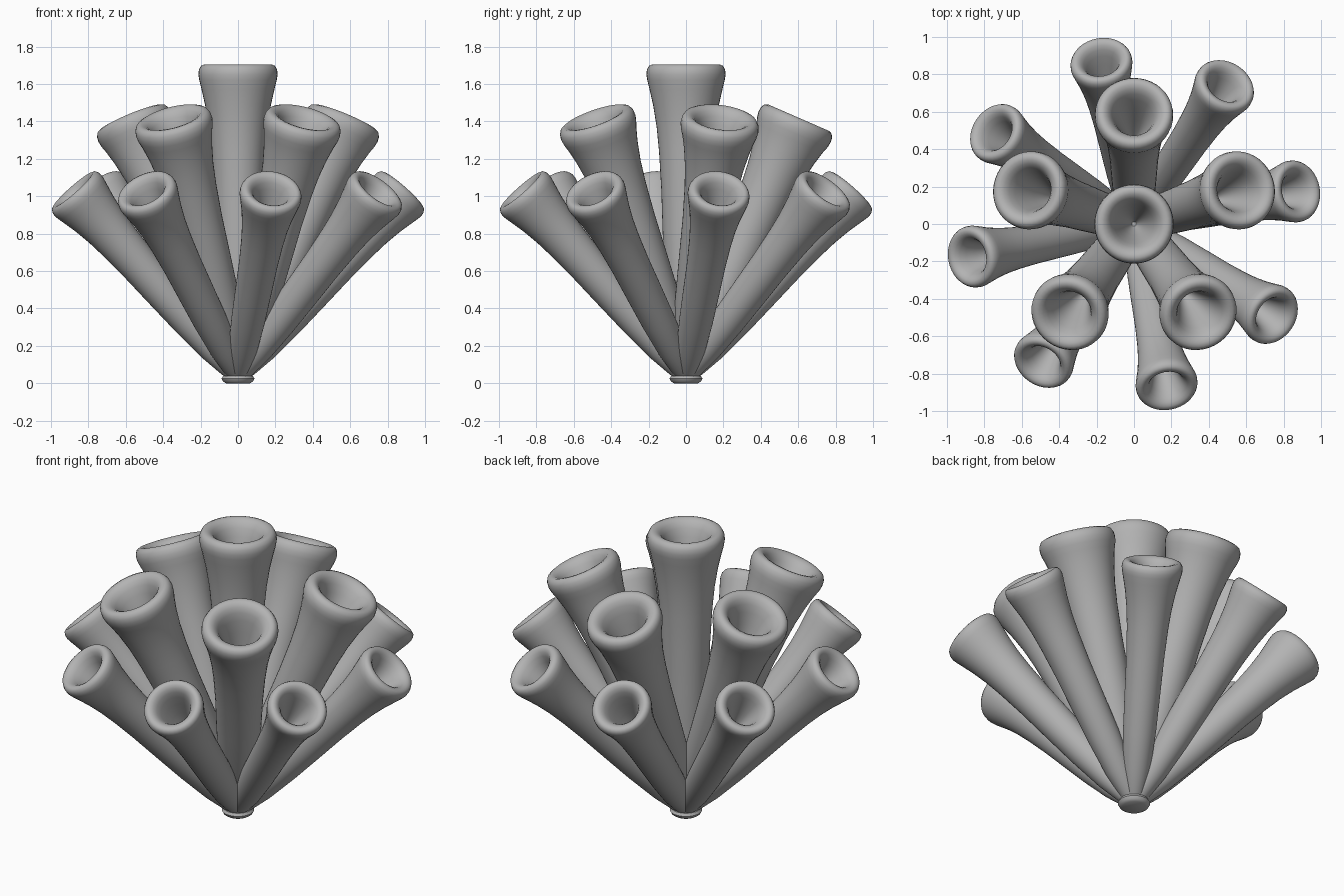
import bpy, bmesh, math
from mathutils import Matrix, Vector

cube = bpy.data.objects.get("Cube")
if cube:
    bpy.data.objects.remove(cube, do_unlink=True)

grey = bpy.data.materials.new("sponge grey")
grey.use_nodes = True
grey.diffuse_color = (0.45, 0.45, 0.45, 1)
grey.node_tree.nodes["Principled BSDF"].inputs["Base Color"].default_value = grey.diffuse_color

BASE_Z = 0.035
SIDES = 40

# Outer wall: (fraction of length, radius)
WALL = [(0, 0.055), (0.05, 0.073), (0.15, 0.098), (0.3, 0.115), (0.45, 0.124),
        (0.6, 0.132), (0.72, 0.144), (0.8, 0.157), (0.87, 0.176), (0.92, 0.195)]
# Rounded lip and funnel: (depth below the top, radius)
LIP = [(0.085, 0.207), (0.055, 0.212), (0.028, 0.209), (0.008, 0.198), (0, 0.18),
       (0.004, 0.16), (0.018, 0.14), (0.045, 0.122), (0.09, 0.105), (0.16, 0.085),
       (0.25, 0.06), (0.34, 0.035), (0.4, 0.012)]


def lathe(name, profile, matrix):
    """Spin a (radius, height) profile into a capped smooth solid."""
    bm = bmesh.new()
    rings = []
    for r, z in profile:
        rings.append([bm.verts.new((r * math.cos(a), r * math.sin(a), z))
                      for a in (math.tau * i / SIDES for i in range(SIDES))])
    for low, high in zip(rings, rings[1:]):
        for i in range(SIDES):
            j = (i + 1) % SIDES
            bm.faces.new((low[i], low[j], high[j], high[i]))
    bm.faces.new(rings[0][::-1])
    bm.faces.new(rings[-1])
    mesh = bpy.data.meshes.new(name)
    bm.to_mesh(mesh)
    bm.free()
    mesh.materials.append(grey)
    obj = bpy.data.objects.new(name, mesh)
    bpy.context.collection.objects.link(obj)
    obj.matrix_world = matrix
    bpy.ops.object.select_all(action="DESELECT")
    obj.select_set(True)
    bpy.context.view_layer.objects.active = obj
    bpy.ops.object.shade_smooth_by_angle(angle=math.radians(50))
    return obj


def tube(name, length, width, tilt, heading):
    profile = [(r * width, t * length) for t, r in WALL]
    profile += [(r * width, length - d * width) for d, r in LIP]
    matrix = (Matrix.Translation(Vector((0, 0, BASE_Z)))
              @ Matrix.Rotation(math.radians(heading), 4, "Z")
              @ Matrix.Rotation(math.radians(tilt), 4, "Y"))
    lathe(name, profile, matrix)


# Tubes: one upright, a middle ring of five and an outer ring of eight
tube("centre_tube", 1.67, 1.0, 0, 0)
for k in range(5):
    tube(f"middle_tube_{k + 1}", 1.51, 0.99, 23.5, 18 + 72 * k)
for k in range(8):
    tube(f"outer_tube_{k + 1}", 1.345, 0.785, 42, 11.5 + 45 * k)

# Small holdfast under the tubes
lathe("holdfast", [(0.065, 0), (0.08, 0.01), (0.088, 0.025), (0.08, 0.04)], Matrix())
